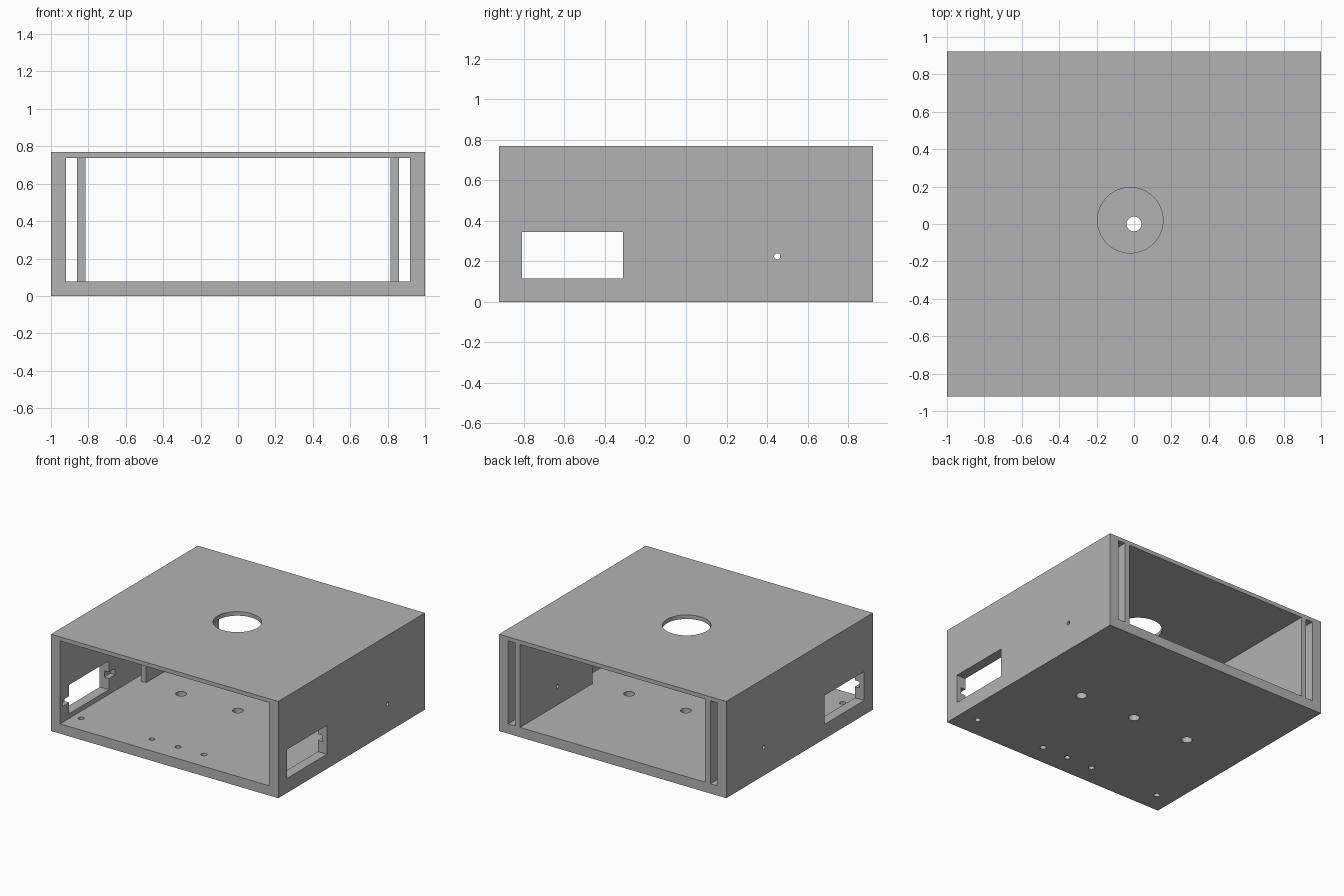
import bpy
from math import pi

cube = bpy.data.objects.get("Cube")
if cube:
    bpy.data.objects.remove(cube, do_unlink=True)

W, D, H = 1.0, 0.922, 0.77          # half width, half depth, height
FLOOR, CEIL, INNER = 0.078, 0.738, 0.92

grey = bpy.data.materials.new("plain grey")
grey.use_nodes = True
colour = (0.45, 0.45, 0.45, 1)
grey.diffuse_color = colour
grey.node_tree.nodes["Principled BSDF"].inputs["Base Color"].default_value = colour


def box(name, x, y, z):
    """Box from (min, max) ranges on each axis."""
    ranges = (x, y, z)
    bpy.ops.mesh.primitive_cube_add(size=1, location=[(a + b) / 2 for a, b in ranges])
    ob = bpy.context.object
    ob.name = name
    ob.scale = [b - a for a, b in ranges]
    bpy.ops.object.transform_apply(location=False, rotation=False, scale=True)
    ob.data.materials.append(grey)
    return ob


def drill(name, centre, radius, length, along_x=False, sides=32):
    rotation = (0, pi / 2, 0) if along_x else (0, 0, 0)
    bpy.ops.mesh.primitive_cylinder_add(vertices=sides, radius=radius, depth=length,
                                        location=centre, rotation=rotation)
    ob = bpy.context.object
    ob.name = name
    ob.data.materials.append(grey)
    return ob


def cut(target, cutter):
    """Subtract the cutter and throw it away."""
    mod = target.modifiers.new("cut", "BOOLEAN")
    mod.operation = "DIFFERENCE"
    mod.solver = "EXACT"
    mod.object = cutter
    bpy.context.view_layer.objects.active = target
    bpy.ops.object.modifier_apply(modifier=mod.name)
    bpy.data.objects.remove(cutter, do_unlink=True)


# Case: a sleeve open at front and back
case = box("case", (-W, W), (-D, D), (0, H))
cut(case, box("cavity", (-INNER, INNER), (-2, 2), (FLOOR, CEIL)))

# Round opening in the roof
cut(case, drill("roof_hole", (-0.02, 0.02, H), 0.175, 0.2, sides=64))

# Floor holes: three large across the middle, five small along the front
for x in (-0.5, 0, 0.5):
    cut(case, drill("floor_hole", (x, 0, 0), 0.04, 0.4))
for x in (-0.85, -0.23, 0, 0.23, 0.85):
    cut(case, drill("screw_hole", (x, -0.755, 0), 0.022, 0.4))

# Side windows, with blind notches on the inner half of the wall
window_y, window_z = (-0.81, -0.31), (0.116, 0.345)
cut(case, box("window", (-2, 2), window_y, window_z))
notch_y = (window_y[0] - 0.08, window_y[1] + 0.08)
cut(case, box("notch", (-0.96, 0.96), notch_y, (0.205, 0.255)))


def side_hole():
    return drill("side_hole", (0, 0.45, 0.225), 0.015, 4, along_x=True)


cut(case, side_hole())

# Inner walls, leaving a slot beside each outer wall in the rear half
for side, name in ((1, "left_inner_wall"), (-1, "right_inner_wall")):
    x = sorted((side * 0.815, side * 0.86))
    wall = box(name, x, (0.01, D), (FLOOR, CEIL))
    cut(wall, side_hole())
